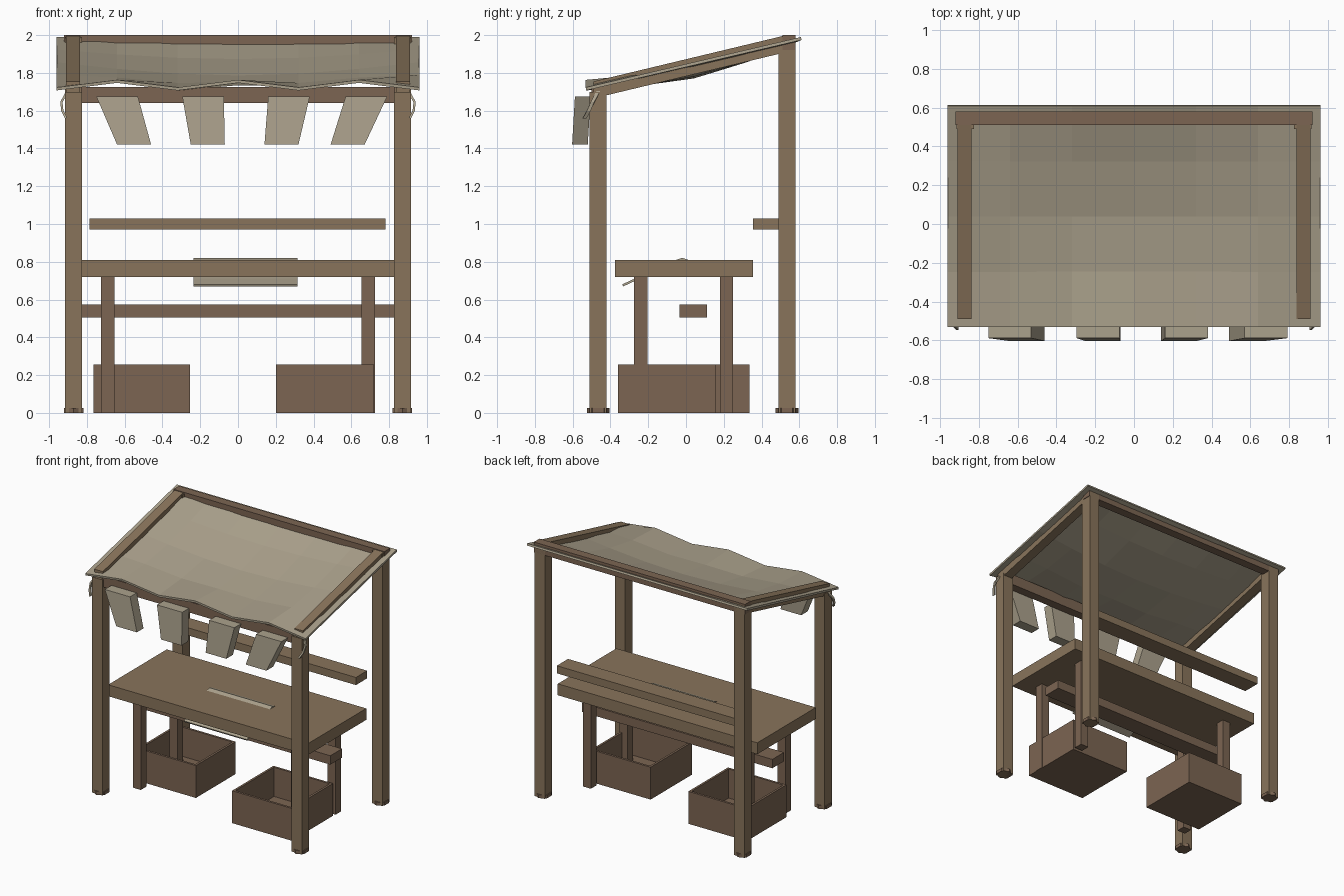
import bpy, bmesh, math

if "Cube" in bpy.data.objects:
    bpy.data.objects.remove(bpy.data.objects["Cube"])


def material(name, rgb):
    m = bpy.data.materials.new(name)
    m.diffuse_color = (*rgb, 1)
    m.use_nodes = True
    m.node_tree.nodes["Principled BSDF"].inputs["Base Color"].default_value = m.diffuse_color
    return m


WOOD = material("light_wood", (0.25, 0.175, 0.105))
DARK = material("dark_wood", (0.20, 0.13, 0.085))
CLOTH = material("canvas", (0.41, 0.36, 0.265))


def finish(name, bm, mat):
    bmesh.ops.recalc_face_normals(bm, faces=bm.faces[:])
    me = bpy.data.meshes.new(name)
    bm.to_mesh(me)
    bm.free()
    me.materials.append(mat)
    ob = bpy.data.objects.new(name, me)
    bpy.context.collection.objects.link(ob)
    return ob


def block(name, x, y, z, mat, warp=None):
    """Box from ranges; warp(x, y, z) optionally moves its corners."""
    bm = bmesh.new()
    bmesh.ops.create_cube(bm, size=1)
    for v in bm.verts:
        p = [r[0] if c < 0 else r[1] for r, c in zip((x, y, z), v.co)]
        v.co = warp(*p) if warp else p
    return finish(name, bm, mat)


def sheet(name, rows, mat, thickness):
    """Thin cloth from a grid of points."""
    bm = bmesh.new()
    g = [[bm.verts.new(p) for p in r] for r in rows]
    for a, b in zip(g, g[1:]):
        for i in range(len(a) - 1):
            bm.faces.new((a[i], a[i + 1], b[i + 1], b[i]))
    ob = finish(name, bm, mat)
    mod = ob.modifiers.new("thickness", 'SOLIDIFY')
    mod.thickness = thickness
    mod.offset = 0
    return ob


def crate(name, x, y, height, wall=0.025):
    bm = bmesh.new()
    bmesh.ops.create_cube(bm, size=1)
    for v in bm.verts:
        v.co = [r[0] if c < 0 else r[1] for r, c in zip((x, y, (0, height)), v.co)]
    bm.normal_update()
    top = max(bm.faces, key=lambda f: f.calc_center_median().z)
    bmesh.ops.inset_region(bm, faces=[top], thickness=wall)
    inner = bmesh.ops.extrude_discrete_faces(bm, faces=[top])["faces"][0]
    for v in inner.verts:
        v.co.z = wall
    finish(name, bm, DARK)


# Posts, feet, rafters, table legs and corner ties on both sides
for s, side in ((-1, "left"), (1, "right")):
    for end, y, h in (("front", -0.465, 1.70), ("back", 0.535, 1.99)):
        px = s * 0.87
        block(f"{end}_{side}_post", (px - 0.045, px + 0.045), (y - 0.045, y + 0.045), (0, h), WOOD)
        bm = bmesh.new()
        bmesh.ops.create_cone(bm, cap_ends=True, segments=6, radius1=0.06, radius2=0.06, depth=0.025)
        bmesh.ops.translate(bm, verts=bm.verts[:], vec=(px, y, 0.0125))
        finish(f"{end}_{side}_foot", bm, DARK)
    block(f"{side}_rafter", (s * 0.873 - 0.037, s * 0.873 + 0.037), (-0.49, 0.51), (-0.045, 0.045), WOOD,
          lambda x, y, z: (x, y, 1.945 + 0.24 * (y - 0.49) + z))
    for end, y in (("front", -0.24), ("back", 0.215)):
        block(f"{end}_{side}_table_leg", (s * 0.69 - 0.035, s * 0.69 + 0.035), (y - 0.035, y + 0.035), (0, 0.73), DARK)
    path = [(0.905, -0.465, 1.70), (0.935, -0.495, 1.645), (0.93, -0.515, 1.60), (0.91, -0.537, 1.56)]
    sheet(f"{side}_tie", [[(s * x, y - 0.01, z), (s * x, y + 0.01, z)] for x, y, z in path], CLOTH, 0.012)

# Cross beams and rails
block("front_beam", (-0.83, 0.83), (-0.50, -0.43), (1.64, 1.725), DARK)
block("back_beam", (-0.92, 0.92), (0.51, 0.58), (1.92, 2.0), DARK)
block("back_shelf", (-0.785, 0.78), (0.355, 0.495), (0.97, 1.03), WOOD)
block("under_rail", (-0.83, 0.83), (-0.035, 0.11), (0.505, 0.575), DARK)
block("table_top", (-0.87, 0.87), (-0.375, 0.355), (0.72, 0.81), WOOD)

# Sagging canopy with a wavy front edge
rows = []
for j in range(5):
    v = j / 4
    row = []
    for i in range(7):
        u = i / 6
        sag = 0.07 * math.sin(math.pi * u) * math.sin(math.pi * v)
        wave = (0.04 if i % 2 else 0) * max(0, 1 - 3 * v)
        row.append((-0.96 + 1.92 * u, -0.53 + 1.14 * v, 1.715 + 0.267 * v - sag + wave))
    rows.append(row)
sheet("canopy", rows, CLOTH, 0.016)

# Hanging pennants, narrowing and slanting downward
for n, (tx, bx) in enumerate(((-0.64, -0.55), (-0.185, -0.16), (0.27, 0.23), (0.68, 0.58))):
    def droop(x, y, z, tx=tx, bx=bx):
        return (tx + x * 0.11, y, z) if z > 1.5 else (bx + x * 0.09, y - 0.015, z)
    block(f"pennant_{n + 1}", (-1, 1), (-0.588, -0.505), (1.42, 1.675), CLOTH, droop)

# Cloth runner draped through the table
section = [(-0.335, 0.675), (-0.27, 0.705), (-0.15, 0.77), (-0.02, 0.815), (0.1, 0.775)]
sheet("table_cloth", [[(-0.235, y, z), (0.315, y, z)] for y, z in section], CLOTH, 0.012)

# Open storage crates
crate("left_crate", (-0.765, -0.255), (-0.16, 0.335), 0.255)
crate("right_crate", (0.20, 0.72), (-0.36, 0.155), 0.255)
